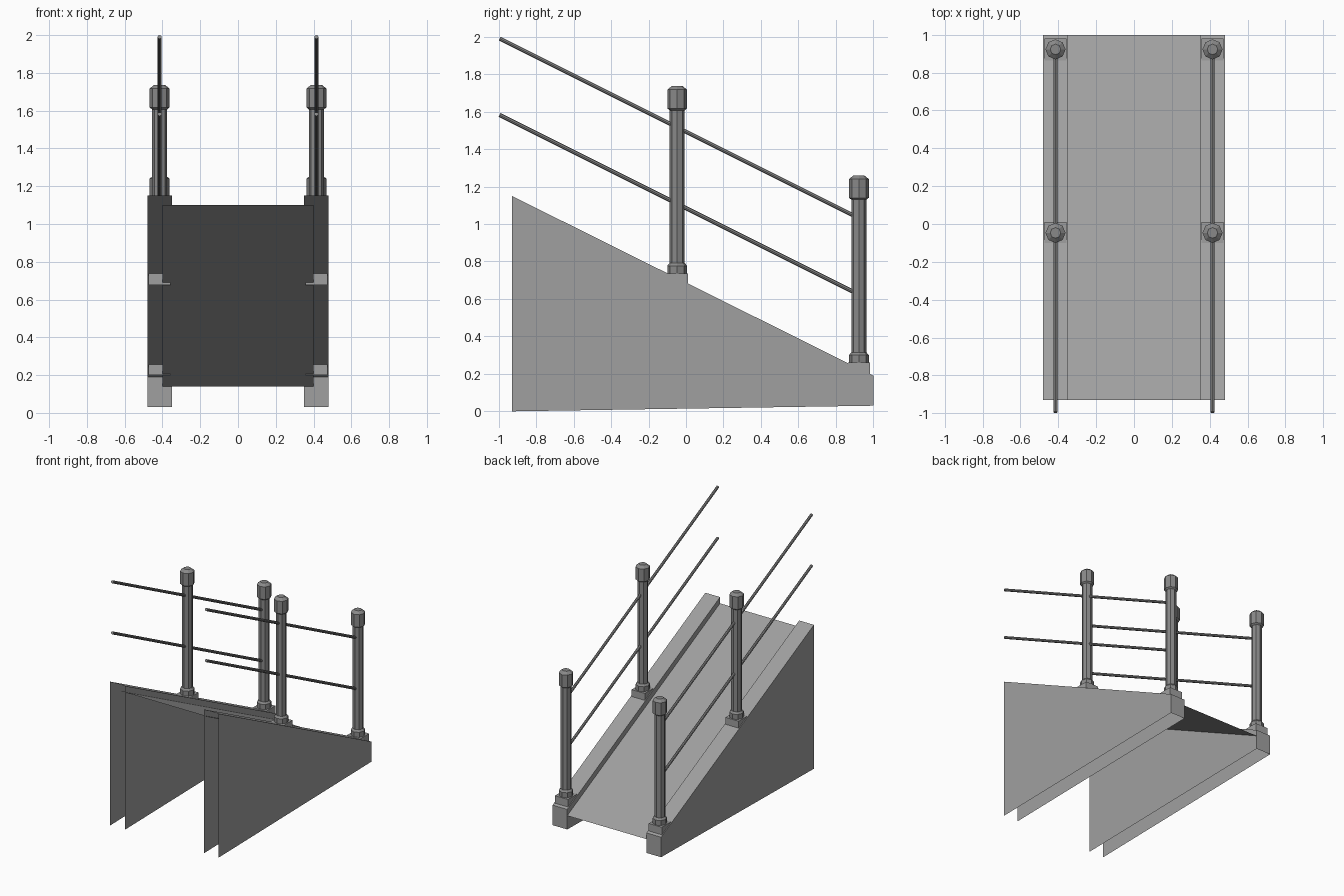
import bpy, bmesh, math
from mathutils import Vector

cube = bpy.data.objects.get("Cube")
if cube:
    bpy.data.objects.remove(cube, do_unlink=True)


def material(name, rgb):
    m = bpy.data.materials.new(name)
    m.use_nodes = True
    m.diffuse_color = (*rgb, 1)
    m.node_tree.nodes["Principled BSDF"].inputs["Base Color"].default_value = (*rgb, 1)
    return m


concrete = material("concrete grey", (0.35, 0.35, 0.35))
metal = material("metal grey", (0.25, 0.25, 0.25))

FRONT, BACK = -0.93, 1.0
RAIL_X = 0.415


def finish(name, bm, mat):
    mesh = bpy.data.meshes.new(name)
    bm.to_mesh(mesh)
    bm.free()
    mesh.materials.append(mat)
    ob = bpy.data.objects.new(name, mesh)
    bpy.context.collection.objects.link(ob)
    return ob


def quad(bm, *points):
    return bm.faces.new([bm.verts.new(p) for p in points])


# Side wall: a sloping shell, open at the front and underneath
def side_wall(name, side):
    bm = bmesh.new()
    profile = [(FRONT, 0), (BACK, 0.03), (BACK, 0.19), (FRONT, 1.15)]
    rows = [[bm.verts.new((side * x, y, z)) for y, z in profile] for x in (0.35, 0.48)]
    inner, outer = rows
    faces = [bm.faces.new(inner), bm.faces.new(outer)]
    for i in (1, 2):
        faces.append(bm.faces.new((inner[i], inner[i + 1], outer[i + 1], outer[i])))
    middle = Vector((side * 0.415, 0, 0.3))
    for f in faces:
        f.normal_update()
        if f.normal.dot(f.calc_center_median() - middle) < 0:
            f.normal_flip()
    finish(name, bm, concrete)


# Flat pad under a post, without a bottom
def pad(name, x, y, top):
    bm = bmesh.new()
    bmesh.ops.create_cube(bm, size=1)
    for v in bm.verts:
        v.co = Vector((x + v.co.x * 0.116, y + v.co.y * 0.116, top - 0.03 + v.co.z * 0.06))
    bm.faces.ensure_lookup_table()
    bmesh.ops.delete(bm, geom=[f for f in bm.faces if f.normal.z < -0.5], context="FACES")
    finish(name, bm, concrete)


# Eight-sided post turned from a profile of (radius, height)
def post(name, x, y, base, height):
    profile = [(0.053, 0), (0.053, 0.04), (0.04, 0.055), (0.04, height - 0.13),
               (0.053, height - 0.12), (0.053, height - 0.02), (0.028, height)]
    bm = bmesh.new()
    rings = []
    for r, z in profile:
        angles = [math.tau * i / 8 for i in range(8)]
        rings.append([bm.verts.new((x + r * math.cos(a), y + r * math.sin(a), base + z))
                      for a in angles])
    for low, high in zip(rings, rings[1:]):
        for i in range(8):
            j = (i + 1) % 8
            bm.faces.new((low[i], low[j], high[j], high[i]))
    bm.faces.new(rings[-1])
    finish(name, bm, metal)


# Thin round rail between two points
def rail(name, start, end):
    a, b = Vector(start), Vector(end)
    bm = bmesh.new()
    bmesh.ops.create_cone(bm, cap_ends=True, segments=8, radius1=0.011, radius2=0.011,
                          depth=(b - a).length)
    ob = finish(name, bm, metal)
    ob.location = (a + b) / 2
    ob.rotation_euler = (b - a).to_track_quat("Z", "Y").to_euler()


# Ramp surface
bm = bmesh.new()
quad(bm, (-0.4, FRONT, 1.10), (0.4, FRONT, 1.10), (0.4, BACK, 0.14), (-0.4, BACK, 0.14))
finish("ramp_surface", bm, concrete)

for label, side in (("left", 1), ("right", -1)):
    x = side * RAIL_X
    side_wall(label + "_side_wall", side)
    for place, y, top in (("middle", -0.047, 0.737), ("back", 0.923, 0.26)):
        pad(f"{label}_{place}_pad", x, y, top)
        post(f"{label}_{place}_post", x, y, top, 1.0)
    for level, z in (("upper", 1.99), ("lower", 1.582)):
        rail(f"{label}_{level}_rail", (x, -0.995, z), (x, 0.91, z - 0.9525))
